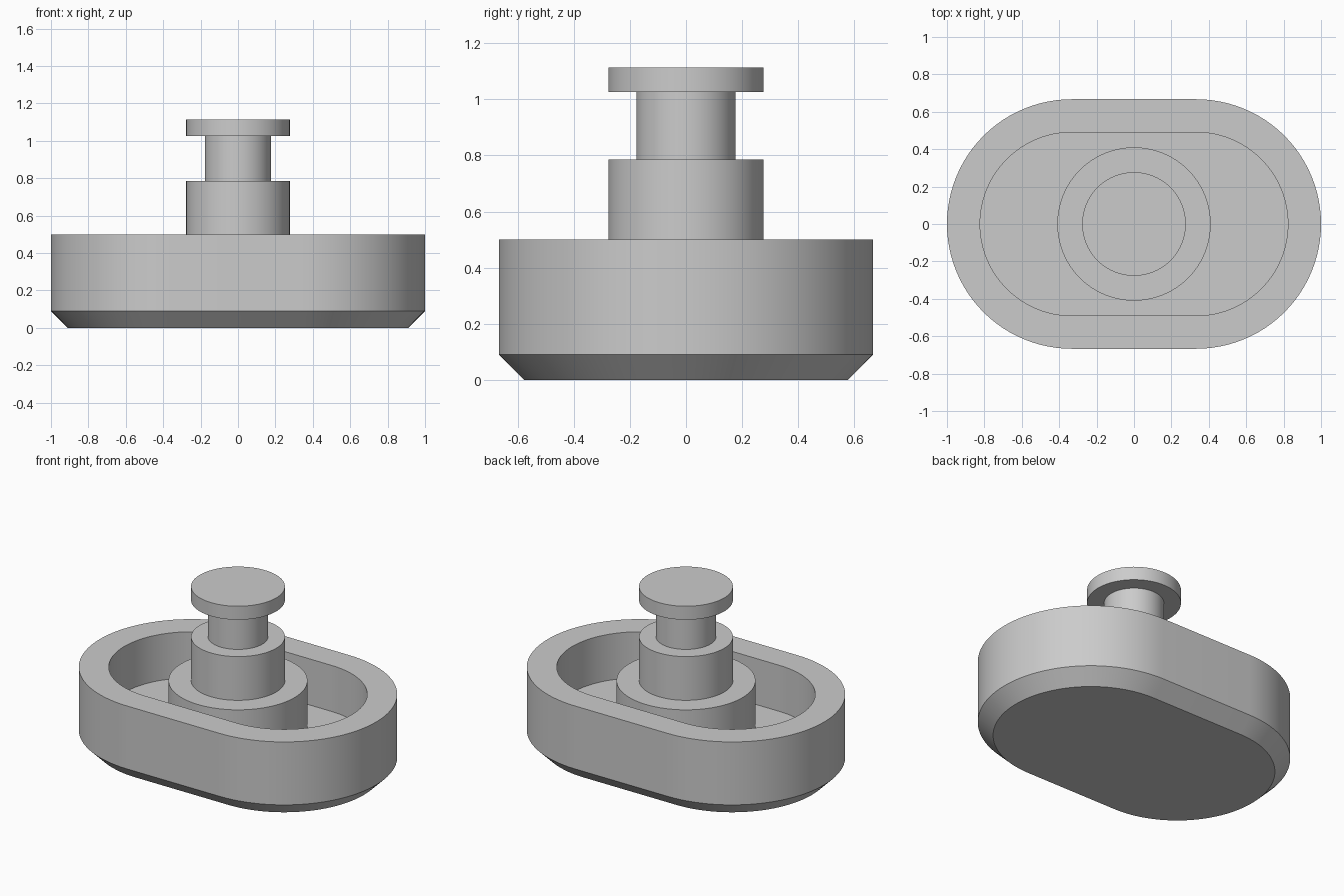
import bpy, bmesh, math

cube = bpy.data.objects.get("Cube")
if cube:
    bpy.data.objects.remove(cube, do_unlink=True)

# Single plain grey material
grey = bpy.data.materials.new("plain_grey")
grey.use_nodes = True
colour = (0.6, 0.6, 0.6, 1)
grey.diffuse_color = colour
grey.node_tree.nodes["Principled BSDF"].inputs["Base Color"].default_value = colour

SEGMENTS = 96  # divides evenly into two half circles


def outline(radius, z, straight):
    """Points round a circle, pulled apart along x by a straight run."""
    points = []
    for half, side in enumerate((1, -1)):
        count = SEGMENTS // 2
        # A stretched outline needs both ends of each half circle
        for i in range(count + (1 if straight else 0)):
            a = -math.pi / 2 + math.pi * (half + i / count)
            points.append((side * straight + radius * math.cos(a), radius * math.sin(a), z))
    return points


def loft(name, profile, straight=0):
    """Join stacked outlines, given as (radius, height), into a closed solid."""
    bm = bmesh.new()
    rings = [[bm.verts.new(p) for p in outline(r, z, straight)] for r, z in profile]
    for low, high in zip(rings, rings[1:]):
        for i in range(len(low)):
            j = (i + 1) % len(low)
            bm.faces.new((low[i], low[j], high[j], high[i]))
    bm.faces.new(list(reversed(rings[0])))
    bm.faces.new(rings[-1])
    bmesh.ops.recalc_face_normals(bm, faces=bm.faces)
    mesh = bpy.data.meshes.new(name)
    bm.to_mesh(mesh)
    bm.free()
    mesh.materials.append(grey)
    obj = bpy.data.objects.new(name, mesh)
    bpy.context.collection.objects.link(obj)
    bpy.ops.object.select_all(action="DESELECT")
    obj.select_set(True)
    bpy.context.view_layer.objects.active = obj
    bpy.ops.object.shade_smooth_by_angle(angle=math.radians(30))
    return obj


RIM, FLOOR = 0.5, 0.2

# Oblong tray: chamfered foot, outer wall, flat rim, recess and floor
loft("tray", [(0.577, 0), (0.667, 0.09), (0.667, RIM), (0.49, RIM), (0.49, FLOOR)],
     straight=0.333)

# Stepped post: boss, collar, neck and flat cap
loft("stepped_post", [(0.41, FLOOR - 0.02), (0.41, RIM), (0.277, RIM), (0.277, 0.785),
                      (0.177, 0.785), (0.177, 1.025), (0.277, 1.025), (0.277, 1.113)])
